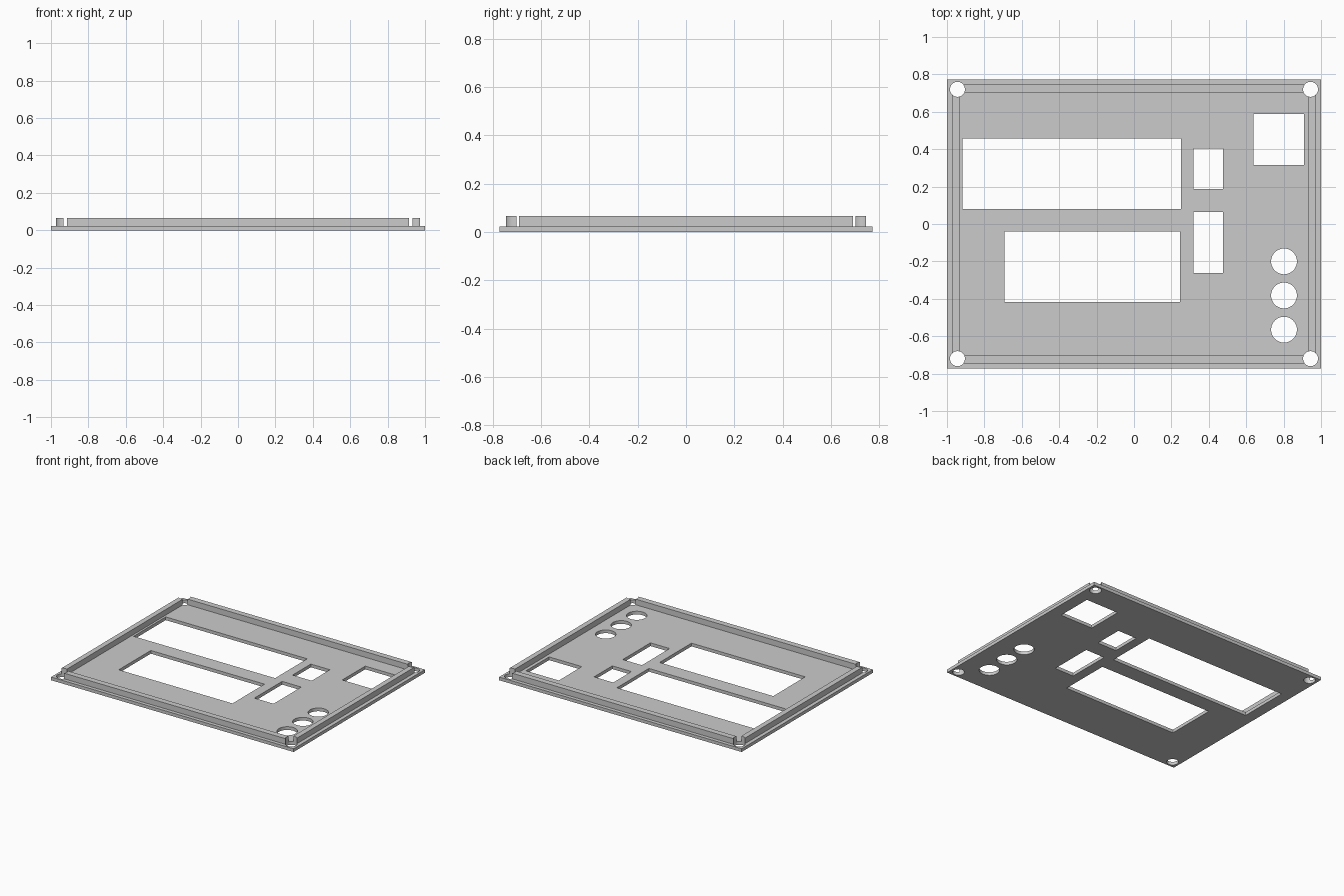
import bpy

if "Cube" in bpy.data.objects:
    bpy.data.objects.remove(bpy.data.objects["Cube"])

grey = bpy.data.materials.new("light grey")
grey.diffuse_color = (0.6, 0.6, 0.6, 1)
grey.use_nodes = True
grey.node_tree.nodes["Principled BSDF"].inputs["Base Color"].default_value = grey.diffuse_color


def box(name, x0, x1, y0, y1, z0, z1):
    bpy.ops.mesh.primitive_cube_add(size=1, location=((x0 + x1) / 2, (y0 + y1) / 2, (z0 + z1) / 2))
    ob = bpy.context.object
    ob.name = name
    ob.scale = (x1 - x0, y1 - y0, z1 - z0)
    bpy.ops.object.transform_apply(location=True, rotation=False, scale=True)
    return ob


def drill(x, y, r):
    bpy.ops.mesh.primitive_cylinder_add(vertices=48, radius=r, depth=0.4, location=(x, y, 0))
    return bpy.context.object


def combine(target, tool, operation):
    # apply a boolean, then discard the tool
    mod = target.modifiers.new("cut", 'BOOLEAN')
    mod.operation = operation
    mod.solver = 'EXACT'
    mod.object = tool
    bpy.context.view_layer.objects.active = target
    bpy.ops.object.modifier_apply(modifier=mod.name)
    bpy.data.objects.remove(tool)


# base plate
panel = box("faceplate", -1, 1, -0.773, 0.773, 0, 0.024)

# raised locating rim, sunk slightly into the plate
rim = box("rim", -0.972, 0.972, -0.746, 0.746, 0.012, 0.066)
combine(rim, box("rim_inside", -0.933, 0.933, -0.702, 0.702, -0.1, 0.2), 'DIFFERENCE')
combine(panel, rim, 'UNION')

# rectangular windows: x0, x1, y0, y1
for w in [(-0.917, 0.25, 0.08, 0.458),      # upper display
          (-0.692, 0.246, -0.416, -0.039),  # lower display
          (0.318, 0.476, 0.188, 0.403),     # small upper opening
          (0.318, 0.476, -0.261, 0.065),    # small lower opening
          (0.638, 0.908, 0.316, 0.587)]:    # square opening
    combine(panel, box("window", *w, -0.2, 0.2), 'DIFFERENCE')

# row of round button holes
for y in (-0.2, -0.382, -0.565):
    combine(panel, drill(0.802, y, 0.069), 'DIFFERENCE')

# corner screw holes, cutting through the rim corners
for sx in (-1, 1):
    for sy in (-1, 1):
        combine(panel, drill(sx * 0.944, sy * 0.72, 0.04), 'DIFFERENCE')

panel.data.materials.clear()
panel.data.materials.append(grey)
for p in panel.data.polygons:
    p.material_index = 0
bpy.ops.object.select_all(action='DESELECT')
panel.select_set(True)
bpy.context.view_layer.objects.active = panel
bpy.ops.object.shade_smooth_by_angle()
